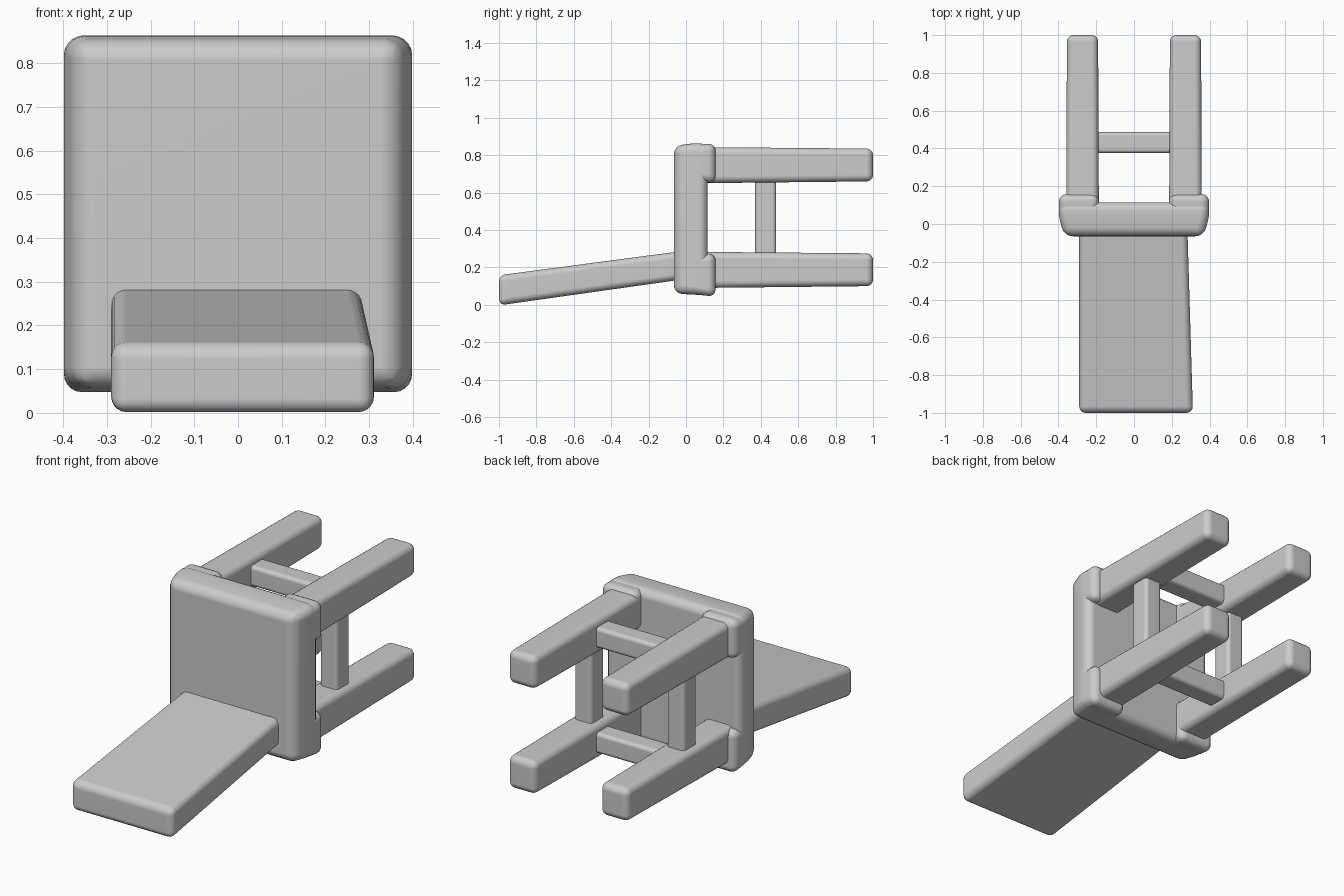
import bpy, bmesh, math

if "Cube" in bpy.data.objects:
    bpy.data.objects.remove(bpy.data.objects["Cube"])


def loft(name, sections, bevel, segs=5):
    """Rounded bar running along y; each section is (y, x0, x1, z0, z1)."""
    bm = bmesh.new()
    rings = []
    for y, x0, x1, z0, z1 in sections:
        rings.append([bm.verts.new(p) for p in
                      ((x0, y, z0), (x1, y, z0), (x1, y, z1), (x0, y, z1))])
    bm.faces.new(rings[0])
    bm.faces.new(rings[-1][::-1])
    for a, b in zip(rings, rings[1:]):
        for i in range(4):
            j = (i + 1) % 4
            bm.faces.new((a[i], b[i], b[j], a[j]))
    bmesh.ops.recalc_face_normals(bm, faces=bm.faces)
    me = bpy.data.meshes.new(name)
    bm.to_mesh(me)
    bm.free()
    ob = bpy.data.objects.new(name, me)
    bpy.context.collection.objects.link(ob)
    mod = ob.modifiers.new("round", 'BEVEL')
    mod.width = bevel
    mod.segments = segs
    mod.limit_method = 'ANGLE'
    mod.angle_limit = math.radians(40)
    for p in me.polygons:
        p.use_smooth = True
    wn = ob.modifiers.new("normals", 'WEIGHTED_NORMAL')
    wn.keep_sharp = True
    return ob


# Seat slab, standing upright and widening towards the legs
loft("seat", [(-0.065, -0.37, 0.37, 0.06, 0.85),
              (0.03, -0.395, 0.395, 0.055, 0.862),
              (0.115, -0.402, 0.402, 0.05, 0.865)], 0.045)

# Backrest, tilted down to the ground
loft("backrest", [(-1.0, -0.29, 0.312, -0.003, 0.158),
                  (0.0, -0.29, 0.282, 0.138, 0.29)], 0.035)

# Legs with thickened corner blocks under the seat
for side, s in (("left", -1), ("right", 1)):
    for level, z0, z1, pad0, pad1 in (("lower", 0.1, 0.275, 0.043, 0.275),
                                      ("upper", 0.66, 0.835, 0.65, 0.863)):
        xa, xb = sorted((s * 0.19, s * 0.355))
        loft(f"{level}_{side}_leg", [(0.06, xa - 0.004, xb + 0.004, z0 - 0.01, z1 + 0.008),
                                     (1.0, xa, xb, z0, z1)], 0.035)
        pa, pb = sorted((s * 0.185, s * 0.398))
        loft(f"{level}_{side}_corner_block", [(0.03, pa, pb, pad0 + 0.015, pad1 - 0.01),
                                              (0.158, pa, pb, pad0, pad1)], 0.04)

# Stretchers joining neighbouring legs
for level, z in (("lower", 0.187), ("upper", 0.748)):
    loft(f"{level}_stretcher", [(0.375, -0.25, 0.25, z - 0.055, z + 0.055),
                                (0.487, -0.25, 0.25, z - 0.055, z + 0.055)], 0.02)
for side, x in (("left", -0.273), ("right", 0.273)):
    loft(f"{side}_stretcher", [(0.37, x - 0.052, x + 0.052, 0.2, 0.72),
                               (0.482, x - 0.052, x + 0.052, 0.2, 0.72)], 0.02)
